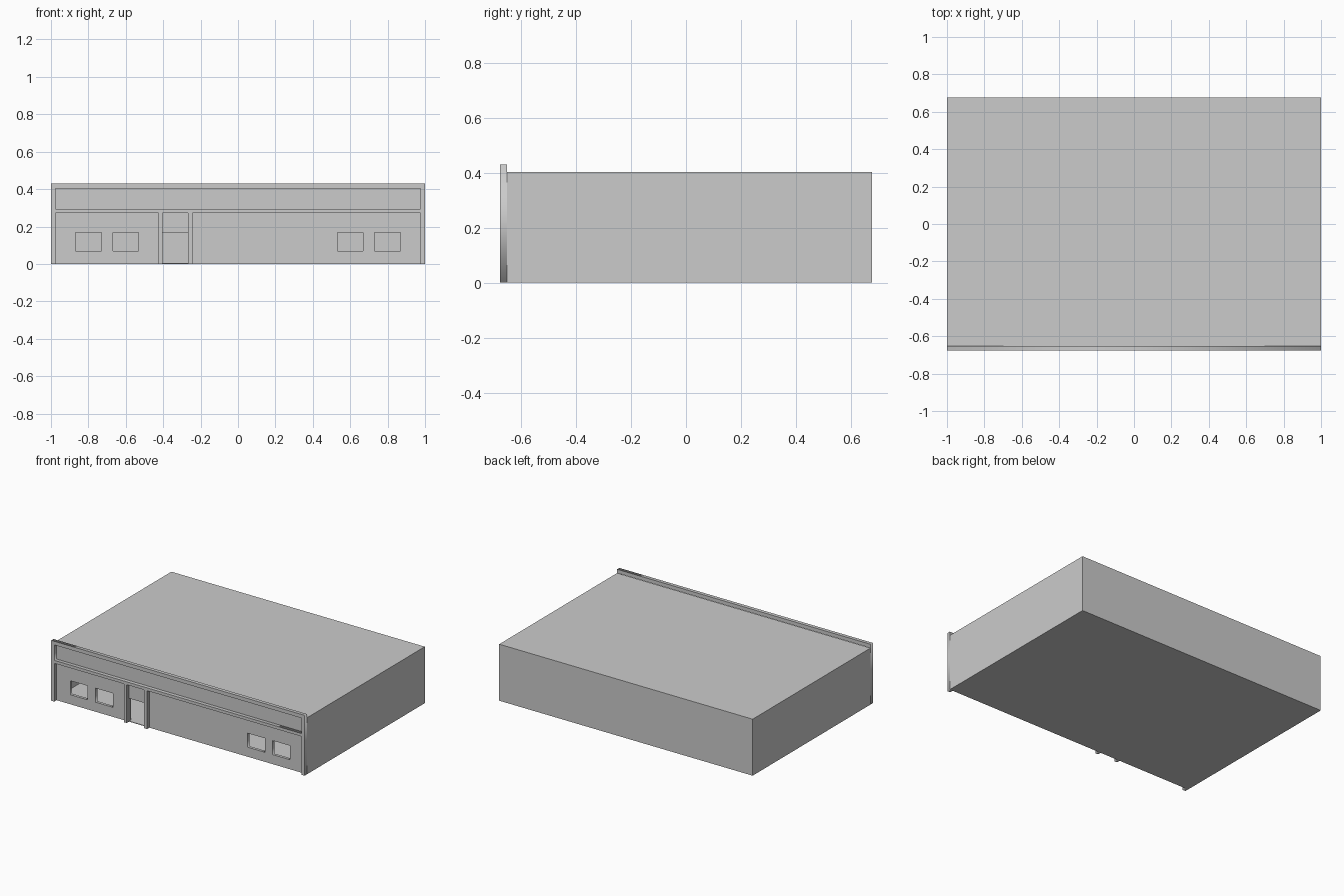
import bpy, bmesh, math

if "Cube" in bpy.data.objects:
    bpy.data.objects.remove(bpy.data.objects["Cube"])

W, D, H = 1.0, 0.677, 0.403       # half width, half depth, roof height
TOP = 0.43                        # parapet height
FRONT = -0.651                    # plane of the front wall
T = 0.004                         # shell thickness


def rect(x0, x1, z0, z1):
    return [(x0, z0), (x1, z0), (x1, z1), (x0, z1)]


def facade(name, outlines, y0, y1):
    """Filled x/z outlines (inner ones become holes) extruded from y0 to y1."""
    cu = bpy.data.curves.new(name, 'CURVE')
    cu.dimensions = '2D'
    cu.fill_mode = 'BOTH'
    cu.extrude = (y1 - y0) / 2
    for pts in outlines:
        sp = cu.splines.new('POLY')
        sp.points.add(len(pts) - 1)
        for p, (x, z) in zip(sp.points, pts):
            p.co = (x, z, 0, 1)
        sp.use_cyclic_u = True
    ob = bpy.data.objects.new(name, cu)
    bpy.context.collection.objects.link(ob)
    ob.rotation_euler.x = math.pi / 2
    ob.location.y = (y0 + y1) / 2
    bpy.ops.object.select_all(action='DESELECT')
    ob.select_set(True)
    bpy.context.view_layer.objects.active = ob
    bpy.ops.object.convert(target='MESH')
    return bpy.context.object


# Hollow building shell: floor, roof, back and side walls, open at the front
bm = bmesh.new()
bmesh.ops.create_cube(bm, size=1)
for v in bm.verts:
    v.co.x *= 2 * W
    v.co.y = D if v.co.y > 0 else FRONT
    v.co.z = H if v.co.z > 0 else 0
bmesh.ops.delete(bm, geom=[f for f in bm.faces if f.normal.y < -0.5], context='FACES_ONLY')
me = bpy.data.meshes.new("building_shell")
bm.to_mesh(me)
bm.free()
shell = bpy.data.objects.new("building_shell", me)
bpy.context.collection.objects.link(shell)
sol = shell.modifiers.new("thickness", 'SOLIDIFY')
sol.thickness = T
sol.offset = -1
sol.use_even_offset = True

# Front wall: doorway notch in the outline, two window openings on each side
d0, d1, door_top = -0.404, -0.266, 0.166
wx, wz = W - T, H - T
wall = [(-wx, T), (d0, T), (d0, door_top), (d1, door_top), (d1, T),
        (wx, T), (wx, wz), (-wx, wz)]
windows = []
for x0, x1 in ((0.532, 0.667), (0.73, 0.868)):
    for s in (-1, 1):
        windows.append(rect(min(s * x0, s * x1), max(s * x0, s * x1), 0.068, 0.168))
facade("front_wall", [wall] + windows, FRONT, FRONT + 0.02)

# Raised frame: pilasters, middle beam and parapet around the recessed bays
bay_top = 0.273
frame = [(-W, 0)]
for a, b in ((-0.976, -0.426), (d0, d1), (-0.244, 0.976)):
    frame += [(a, 0), (a, bay_top), (b, bay_top), (b, 0)]
frame += [(W, 0), (W, TOP), (-W, TOP)]
facade("front_frame", [frame, rect(-0.976, 0.976, 0.294, 0.404)], -D, FRONT)
